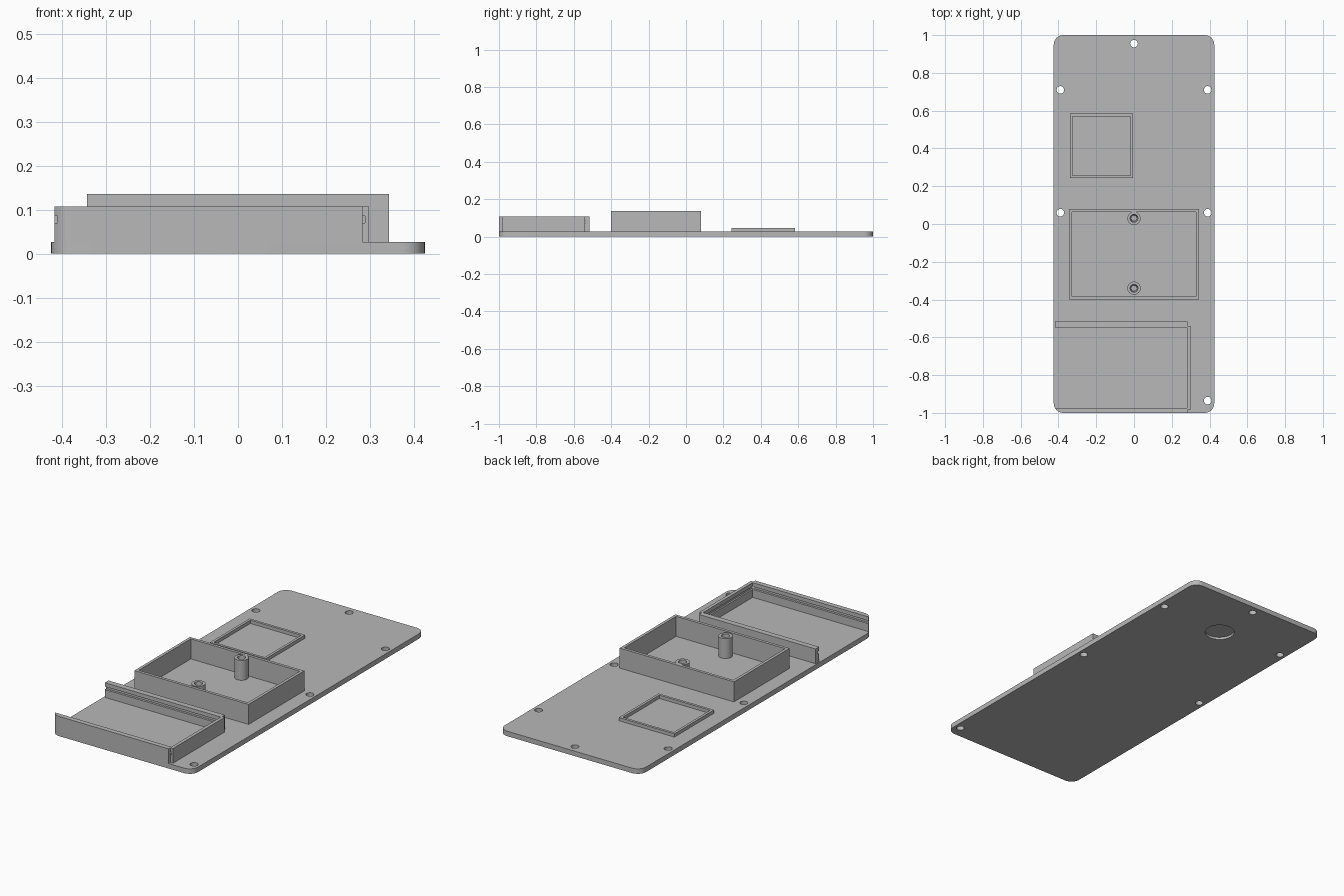
import bpy, bmesh, math
from mathutils import Vector

cube = bpy.data.objects.get("Cube")
if cube:
    bpy.data.objects.remove(cube, do_unlink=True)

grey = bpy.data.materials.new("matte_grey")
grey.use_nodes = True
COL = (0.48, 0.48, 0.48, 1)
grey.diffuse_color = COL
grey.node_tree.nodes["Principled BSDF"].inputs["Base Color"].default_value = COL

T = 0.027            # plate thickness
W, L = 0.425, 1.0    # plate half sizes


def prism(name, pts, axis, a, b):
    """Extrude a 2D profile between a and b along x, y or z."""
    place = {"x": lambda p, t: (t, p[0], p[1]),
             "y": lambda p, t: (p[0], t, p[1]),
             "z": lambda p, t: (p[0], p[1], t)}[axis]
    bm = bmesh.new()
    face = bm.faces.new([bm.verts.new(place(p, a)) for p in pts])
    ext = bmesh.ops.extrude_face_region(bm, geom=[face])
    step = Vector(place((0, 0), b - a))
    bmesh.ops.translate(bm, vec=step,
                        verts=[v for v in ext["geom"] if isinstance(v, bmesh.types.BMVert)])
    bmesh.ops.recalc_face_normals(bm, faces=bm.faces)
    me = bpy.data.meshes.new(name)
    bm.to_mesh(me)
    bm.free()
    me.materials.append(grey)
    ob = bpy.data.objects.new(name, me)
    bpy.context.collection.objects.link(ob)
    return ob


def rect(x0, x1, y0, y1):
    return [(x0, y0), (x1, y0), (x1, y1), (x0, y1)]


def circle(x, y, r, n=32):
    return [(x + r * math.cos(2 * math.pi * i / n),
             y + r * math.sin(2 * math.pi * i / n)) for i in range(n)]


def rounded(w, l, r, n=8):
    pts = []
    for k, (sx, sy) in enumerate([(1, 1), (-1, 1), (-1, -1), (1, -1)]):
        for i in range(n + 1):
            t = math.pi / 2 * (k + i / n)
            pts.append((sx * (w - r) + r * math.cos(t), sy * (l - r) + r * math.sin(t)))
    return pts


def activate(ob):
    bpy.ops.object.select_all(action="DESELECT")
    ob.select_set(True)
    bpy.context.view_layer.objects.active = ob


def boolean(ob, cutter, op="DIFFERENCE"):
    cutter.hide_render = True
    mod = ob.modifiers.new("cut", "BOOLEAN")
    mod.operation, mod.solver, mod.object = op, "EXACT", cutter
    activate(ob)
    bpy.ops.object.modifier_apply(modifier=mod.name)
    bpy.data.objects.remove(cutter, do_unlink=True)


def smooth(ob):
    activate(ob)
    bpy.ops.object.shade_smooth_by_angle(angle=math.radians(30))


def frame(name, x0, x1, y0, y1, wall, top):
    """Rectangular rim standing on the plate."""
    ob = prism(name, rect(x0, x1, y0, y1), "z", T - 0.002, top)
    boolean(ob, prism("cutter", rect(x0 + wall, x1 - wall, y0 + wall, y1 - wall),
                      "z", -0.1, 0.3))
    return ob


# Base plate with screw holes and a round blind recess underneath
plate = prism("base_plate", rounded(W, L, 0.05), "z", 0, T)
for x, y in [(0, 0.955), (0.39, 0.71), (-0.39, 0.71),
             (0.39, 0.06), (-0.39, 0.06), (0.39, -0.935)]:
    boolean(plate, prism("cutter", circle(x, y, 0.02), "z", -0.1, 0.1))
boolean(plate, prism("cutter", circle(0, 0.69, 0.075, 48), "z", -0.1, 0.013))
smooth(plate)

# Low square rim and the tall compartment
frame("small_square_rim", -0.339, -0.005, 0.243, 0.584, 0.014, 0.045)
frame("middle_compartment", -0.344, 0.344, -0.4, 0.079, 0.016, 0.136)

# Screw posts with slightly tapered blind holes
for name, y in [("back_screw_post", 0.03), ("front_screw_post", -0.34)]:
    post = prism(name, circle(0, y, 0.035), "z", T - 0.002, 0.1355)
    hole = prism("cutter", circle(0, y, 0.022), "z", 0.04, 0.16)
    for v in hole.data.vertices:
        if v.co.z < 0.1:
            v.co.x *= 0.7
            v.co.y = y + (v.co.y - y) * 0.7
    boolean(post, hole)
    smooth(post)

# Front tray: three walls with a lid groove on the inner faces
TOP, G0, G1 = 0.107, 0.07, 0.086


def grooved(outer, inner, depth):
    g = inner + math.copysign(depth, outer - inner)
    b = T - 0.002
    return [(outer, b), (outer, TOP), (inner, TOP), (inner, G1),
            (g, G1), (g, G0), (inner, G0), (inner, b)]


prism("tray_back_wall", grooved(-0.517, -0.548, 0.012), "x", -0.418, 0.283)
front = prism("tray_front_wall", grooved(-1.0, -0.973, 0.012), "x", -0.418, 0.283)
boolean(front, prism("cutter", rounded(W, L, 0.05), "z", -0.1, 0.3), "INTERSECT")
prism("tray_side_wall", grooved(0.298, 0.28, 0.009), "y", -0.985, -0.54)
